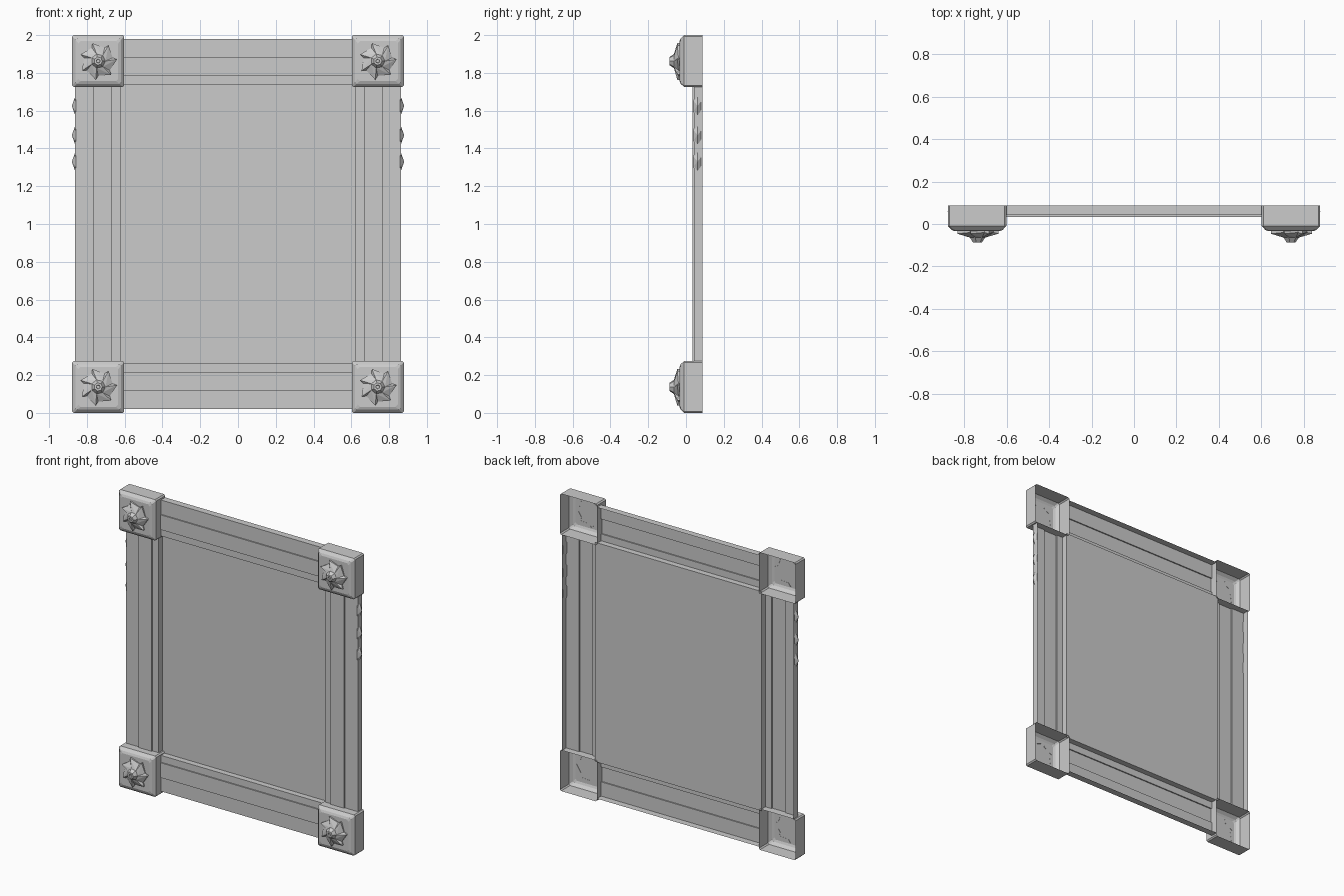
import bpy, bmesh
from math import sin, cos, pi
from mathutils import Vector

if "Cube" in bpy.data.objects:
    bpy.data.objects.remove(bpy.data.objects["Cube"])

BACK = 0.087          # rear plane of the frame
CX, CZ = 0.74, 0.8625 # corner block offsets from the middle (z = 1)
H = 0.1375            # half size of a corner block


def finish(name, bm):
    """Weld, turn the open shell towards the front, and make an object."""
    bmesh.ops.remove_doubles(bm, verts=bm.verts, dist=1e-5)
    bmesh.ops.recalc_face_normals(bm, faces=bm.faces)
    total = sum((f.normal * f.calc_area() for f in bm.faces), Vector())
    if total.y > 1e-5:
        bmesh.ops.reverse_faces(bm, faces=bm.faces)
    me = bpy.data.meshes.new(name)
    bm.to_mesh(me)
    bm.free()
    ob = bpy.data.objects.new(name, me)
    bpy.context.collection.objects.link(ob)
    return ob


def place(name, me, x, z):
    ob = bpy.data.objects.new(name, me)
    ob.location = (x, 0, z)
    bpy.context.collection.objects.link(ob)


def add(bm, *pts):
    bm.faces.new([bm.verts.new(p) for p in pts])


# Stepped moulding: (distance from the middle line, y), measured outer to inner;
# the rear is left open
def moulding(name, outer, half_len, horizontal, sign):
    prof = [(0, BACK), (0, 0.042), (0.096, 0.042), (0.096, 0.034),
            (0.196, 0.034), (0.196, 0.042), (0.242, 0.042), (0.242, 0.081)]
    bm = bmesh.new()

    def pt(p, t):
        d = sign * (outer - p[0])
        return (t, p[1], 1 + d) if horizontal else (d, p[1], 1 + t)
    for a, b in zip(prof, prof[1:]):
        add(bm, pt(a, -half_len), pt(a, half_len), pt(b, half_len), pt(b, -half_len))
    finish(name, bm)


for s, side, end in ((-1, "left", "bottom"), (1, "right", "top")):
    moulding(side + "_stile", 0.862, CZ - H, False, s)
    moulding(end + "_rail", 0.980, CX - H, True, s)

# Recessed centre panel
bm = bmesh.new()
add(bm, (-0.62, 0.081, 0.262), (0.62, 0.081, 0.262),
    (0.62, 0.081, 1.738), (-0.62, 0.081, 1.738))
finish("panel", bm)

# Hollow corner block with chamfered edges, open at the rear
bm = bmesh.new()
rings = []
for y, h, c in ((BACK, H, 0.008), (-0.01, H, 0.008), (-0.028, 0.12, 0.008), (-0.034, 0.106, 0.012)):
    k = h - c
    rings.append([bm.verts.new((x, y, z)) for x, z in
                  ((h, -k), (h, k), (k, h), (-k, h), (-h, k), (-h, -k), (-k, -h), (k, -h))])
for a, b in zip(rings, rings[1:]):
    for i in range(8):
        j = (i + 1) % 8
        bm.faces.new((a[i], a[j], b[j], b[i]))
bm.faces.new(rings[-1])
block = finish("corner_block", bm)

# Pinwheel rosette: seven tilted petals around a hollow button
N = 7
S = 2 * pi / N


def polar(r, a, y):
    return (r * cos(a), y, r * sin(a))


bm = bmesh.new()
for i in range(N):
    a = i * S
    n = a + S
    A, B = polar(0.038, a, -0.064), polar(0.038, n, -0.064)
    M, M2 = polar(0.078, a + 0.25 * S, -0.040), polar(0.078, n + 0.25 * S, -0.040)
    T = polar(0.100, a + 1.1 * S, -0.046)
    m, m2 = polar(0.078, a + 0.25 * S, -0.033), polar(0.078, n + 0.25 * S, -0.033)
    t = polar(0.100, a + 1.1 * S, -0.033)
    add(bm, A, B, T)
    add(bm, A, T, M)
    add(bm, B, M2, T)
    add(bm, M, T, t, m)
    add(bm, T, M2, m2, t)
    hub = ((0.038, -0.064), (0.022, -BACK), (0.011, -BACK), (0.009, -0.078))
    for (r0, y0), (r1, y1) in zip(hub, hub[1:]):
        add(bm, polar(r0, a, y0), polar(r0, n, y0), polar(r1, n, y1), polar(r1, a, y1))
    add(bm, polar(0.009, a, -0.078), polar(0.009, n, -0.078), (0, -0.078, 0))
rosette = finish("rosette", bm)

# Repeat block and rosette at the four corners
for ob in (block, rosette):
    ob.location = (-CX, 0, 1 - CZ)
    for x, z in ((CX, 1 - CZ), (-CX, 1 + CZ), (CX, 1 + CZ)):
        place(ob.name, ob.data, x, z)

# Three faceted studs on each outer edge
for s, side in ((-1, "left"), (1, "right")):
    for k, z in enumerate((1.625, 1.47, 1.33)):
        bm = bmesh.new()
        ring = [(s * 0.858, 0.061 + 0.027 * cos(i * pi / 3 + pi / 6),
                 z + 0.06 * sin(i * pi / 3 + pi / 6)) for i in range(6)]
        tip = (s * 0.880, 0.061, z)
        for i in range(6):
            add(bm, ring[i], ring[(i + 1) % 6], tip)
        add(bm, *ring)
        finish(f"{side}_stud_{k + 1}", bm)
